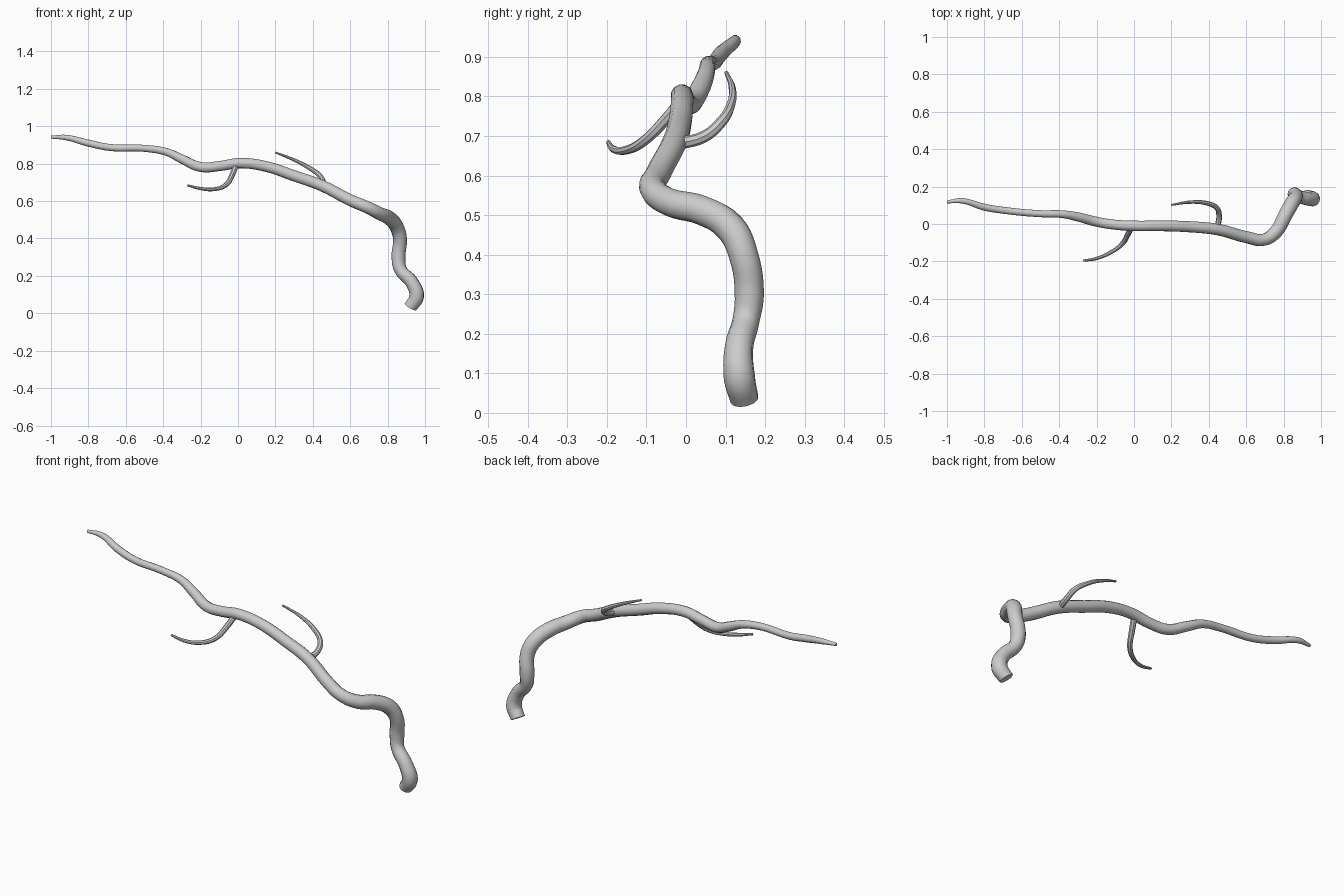
import bpy


def tube(name, pts, sides=3, steps=5):
    """Tapered tube through (x, y, z, radius) points."""
    cu = bpy.data.curves.new(name, 'CURVE')
    cu.dimensions = '3D'
    cu.bevel_depth = 1.0
    cu.bevel_resolution = sides
    cu.resolution_u = steps
    cu.use_fill_caps = True
    sp = cu.splines.new('BEZIER')
    sp.bezier_points.add(len(pts) - 1)
    for bp, (x, y, z, r) in zip(sp.bezier_points, pts):
        bp.co = (x, y, z)
        bp.radius = r
        bp.handle_left_type = bp.handle_right_type = 'AUTO'
    ob = bpy.data.objects.new(name, cu)
    bpy.context.collection.objects.link(ob)
    bpy.ops.object.select_all(action='DESELECT')
    ob.select_set(True)
    bpy.context.view_layer.objects.active = ob
    bpy.ops.object.convert(target='MESH')
    bpy.ops.object.shade_smooth_by_angle(angle=0.7)
    return bpy.context.object


# Main limb, from the cut base to the thin tip
tube("main_branch", [
    (0.922, 0.148, 0.034, 0.036), (0.955, 0.135, 0.090, 0.040),
    (0.930, 0.134, 0.165, 0.036), (0.868, 0.152, 0.235, 0.034),
    (0.858, 0.160, 0.300, 0.037), (0.866, 0.145, 0.400, 0.037),
    (0.845, 0.112, 0.468, 0.039), (0.805, 0.040, 0.512, 0.038),
    (0.760, -0.040, 0.532, 0.036), (0.695, -0.084, 0.565, 0.033),
    (0.600, -0.070, 0.605, 0.032), (0.450, -0.030, 0.682, 0.031),
    (0.300, -0.015, 0.735, 0.030), (0.150, -0.010, 0.785, 0.029),
    (0.010, -0.010, 0.803, 0.028), (-0.100, -0.004, 0.787, 0.027),
    (-0.200, 0.012, 0.782, 0.027), (-0.300, 0.038, 0.825, 0.025),
    (-0.380, 0.052, 0.862, 0.021), (-0.500, 0.055, 0.882, 0.019),
    (-0.680, 0.071, 0.886, 0.019), (-0.800, 0.090, 0.910, 0.019),
    (-0.920, 0.124, 0.940, 0.015), (-1.000, 0.118, 0.942, 0.008),
], sides=4)

# Lower side twig, curling forward
tube("front_twig", [
    (-0.010, -0.008, 0.795, 0.016), (-0.030, -0.050, 0.743, 0.015),
    (-0.065, -0.108, 0.686, 0.013), (-0.125, -0.152, 0.664, 0.011),
    (-0.200, -0.184, 0.667, 0.009), (-0.270, -0.196, 0.684, 0.006),
], sides=2)

# Upper side twig, curling backward
tube("back_twig", [
    (0.445, -0.025, 0.680, 0.016), (0.455, 0.045, 0.698, 0.015),
    (0.442, 0.086, 0.732, 0.014), (0.385, 0.112, 0.775, 0.012),
    (0.300, 0.117, 0.820, 0.009), (0.200, 0.102, 0.860, 0.005),
], sides=2)
